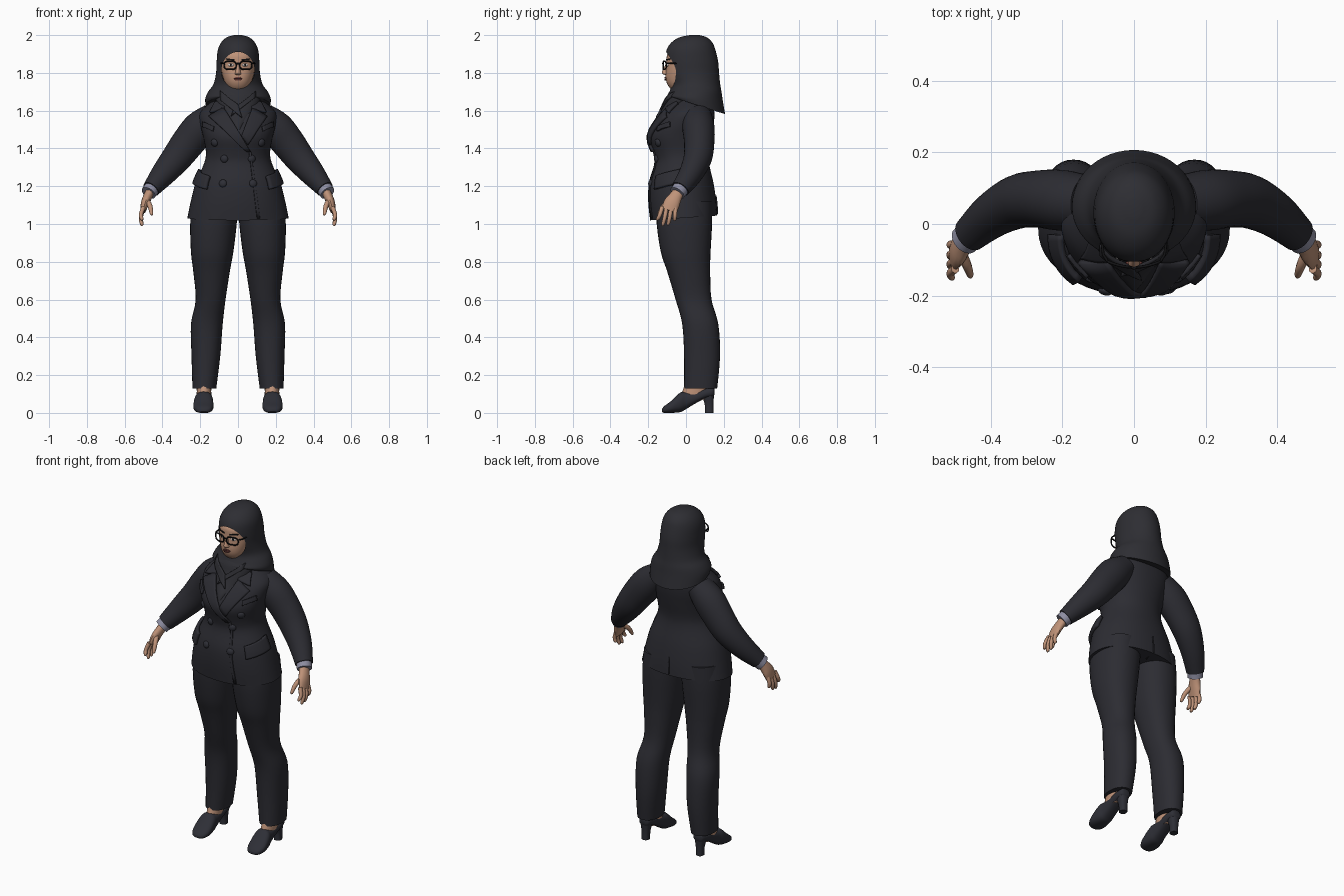
import bpy, bmesh, math
from mathutils import Vector, Matrix

if "Cube" in bpy.data.objects:
    bpy.data.objects.remove(bpy.data.objects["Cube"])


def material(name, *rgb):
    m = bpy.data.materials.new(name)
    m.use_nodes = True
    m.diffuse_color = (*rgb, 1)
    bsdf = next(n for n in m.node_tree.nodes if n.type == 'BSDF_PRINCIPLED')
    bsdf.inputs["Base Color"].default_value = (*rgb, 1)
    bsdf.inputs["Roughness"].default_value = 0.8
    return m


SUIT = material("charcoal suit", .025, .025, .032)
SCARF = material("charcoal scarf", .027, .027, .033)
SHOE = material("slate leather", .027, .028, .037)
SKIN = material("warm skin", .52, .29, .19)
CUFF = material("lavender grey shirt", .27, .27, .36)
BLACK = material("black plastic", .006, .006, .007)
LIP = material("dark lip", .16, .05, .045)
WHITE = material("eye white", .6, .56, .54)


def finish(name, bm, mat, mirror=False, thick=0):
    bmesh.ops.recalc_face_normals(bm, faces=bm.faces)
    me = bpy.data.meshes.new(name)
    bm.to_mesh(me)
    bm.free()
    ob = bpy.data.objects.new(name, me)
    bpy.context.collection.objects.link(ob)
    me.materials.append(mat)
    if thick:
        mod = ob.modifiers.new("thickness", 'SOLIDIFY')
        mod.thickness, mod.offset = thick, 0
    if mirror:
        ob.modifiers.new("mirror", 'MIRROR')
    return ob


def spline(rows, sub):
    """Smooth curve through the given rows of numbers."""
    pad = [rows[0], *rows, rows[-1]]
    out = []
    for a, b, c, d in zip(pad, pad[1:], pad[2:], pad[3:]):
        for k in range(sub):
            t = k / sub
            out.append([q + .5 * t * (r - p + t * (2*p - 5*q + 4*r - s + t * (3*(q - r) + s - p)))
                        for p, q, r, s in zip(a, b, c, d)])
    return out + [list(rows[-1])]


def upright(rows, i, c, s):
    # row: height, front y, back y, half width, centre x, tilt
    z, f, b, w, cx, tilt = rows[i]
    y = (b - f) / 2 * s
    return Vector((cx + w * c, (f + b) / 2 + y, z + tilt * y))


def lengthwise(rows, i, c, s):
    # row: y, bottom, top, half width, centre x
    y, lo, hi, w, cx = rows[i]
    return Vector((cx + w * c, y, (lo + hi) / 2 + (hi - lo) / 2 * s))


def limb(rows, i, c, s):
    # row: centre point, radius across, radius along y
    t = Vector(rows[min(i + 1, len(rows) - 1)][:3]) - Vector(rows[max(i - 1, 0)][:3])
    u = t.cross(Vector((0, 1, 0))).normalized()
    v = t.cross(u).normalized()
    return Vector(rows[i][:3]) + u * c * rows[i][3] + v * s * rows[i][4]


def loft(name, rows, mat, shape=upright, mirror=False, seg=32, sub=4, power=2.0):
    size = {upright: 6, lengthwise: 5, limb: 5}[shape]
    rows = spline([tuple(r) + (0,) * (size - len(r)) for r in rows], sub)
    bm = bmesh.new()
    rings = []
    for i in range(len(rows)):
        ring = []
        for k in range(seg):
            a = 2 * math.pi * k / seg
            c, s = (math.copysign(abs(v) ** (2 / power), v) for v in (math.cos(a), math.sin(a)))
            ring.append(bm.verts.new(shape(rows, i, c, s)))
        rings.append(ring)
    for lo, hi in zip(rings, rings[1:]):
        for k in range(seg):
            n = (k + 1) % seg
            bm.faces.new((lo[k], lo[n], hi[n], hi[k]))
    bm.faces.new(rings[0])
    bm.faces.new(rings[-1])
    return finish(name, bm, mat, mirror)


def surf(target, u, z, radial=False):
    """Point and normal on a target, seen from the front or from an angle."""
    d = Vector((math.sin(u), -math.cos(u), 0)) if radial else Vector((0, -1, 0))
    origin = d + Vector((0 if radial else u, 0, z))
    hit, loc, nor, _ = target.ray_cast(origin, -d)
    if not hit:
        _, loc, nor, _ = target.closest_point_on_mesh(origin - d * .9)
    return loc, nor


def patch(name, target, quad, mat, thick=.012, mirror=True, radial=False, n=8):
    """Plate laid on a target between four corners."""
    a, b, c, d = (Vector(p) for p in quad)
    bm = bmesh.new()
    grid = []
    for i in range(n + 1):
        row = []
        for j in range(n + 1):
            p = a.lerp(b, j / n).lerp(d.lerp(c, j / n), i / n)
            loc, nor = surf(target, p.x, p.y, radial)
            row.append(bm.verts.new(loc + nor * thick * .45))
        grid.append(row)
    for r, q in zip(grid, grid[1:]):
        for j in range(n):
            bm.faces.new((r[j], r[j + 1], q[j + 1], q[j]))
    return finish(name, bm, mat, mirror, thick)


def disc(name, target, x, z, rx, rz, depth, mat):
    """Flattened dome sitting on a target, on both sides."""
    loc, nor = surf(target, x, z)
    bm = bmesh.new()
    turn = nor.to_track_quat('Z', 'Y').to_matrix().to_4x4()
    bmesh.ops.create_uvsphere(bm, u_segments=16, v_segments=8, radius=1,
                              matrix=Matrix.Translation(loc) @ turn @ Matrix.Diagonal((rx, rz, depth, 1)))
    return finish(name, bm, mat, True)


def wire(name, points, radius, mat, cyclic=False):
    cu = bpy.data.curves.new(name, 'CURVE')
    cu.dimensions, cu.bevel_depth, cu.bevel_resolution = '3D', radius, 2
    sp = cu.splines.new('POLY')
    sp.points.add(len(points) - 1)
    for p, co in zip(sp.points, points):
        p.co = (*co, 1)
    sp.use_cyclic_u = cyclic
    cu.materials.append(mat)
    ob = bpy.data.objects.new(name, cu)
    bpy.context.collection.objects.link(ob)


# Trousers and jacket body
loft("trouser_legs", [(.13, -.01, .165, .063, .178), (.3, -.01, .18, .076, .17), (.47, -.02, .171, .084, .165),
                      (.6, -.055, .135, .079, .145), (.75, -.1, .128, .097, .14), (.85, -.133, .13, .112, .137),
                      (1.0, -.155, .138, .123, .13), (1.12, -.155, .138, .12, .122)], SUIT, mirror=True, power=2.2)
jacket = loft("jacket_body", [(1.032, -.19, .165, .268, 0, .07), (1.12, -.2, .16, .25), (1.22, -.196, .145, .224),
                              (1.32, -.168, .122, .18), (1.38, -.175, .12, .17), (1.46, -.195, .135, .184),
                              (1.53, -.165, .147, .2), (1.59, -.12, .15, .2), (1.64, -.07, .14, .15),
                              (1.69, -.02, .1, .08)], SUIT, seg=48, power=2.15)

# Sleeves, shirt cuffs and hands
loft("sleeves", [(.13, .06, 1.575, .07, .075), (.2, .066, 1.51, .09, .085), (.265, .07, 1.43, .088, .08),
                 (.325, .062, 1.35, .08, .075), (.395, .025, 1.265, .066, .063), (.46, -.03, 1.185, .047, .05)],
     SUIT, limb, True)
loft("shirt_cuffs", [(.44, -.01, 1.21, .042, .044), (.474, -.046, 1.164, .041, .043)], CUFF, limb, True, 24)
loft("palms", [(.458, -.03, 1.185, .024, .03), (.478, -.055, 1.145, .024, .035), (.492, -.075, 1.11, .022, .043),
               (.503, -.09, 1.07, .015, .041)], SKIN, limb, True, 16)
fingers = {"index_fingers": (-.036, -.15, 1.02), "middle_fingers": (-.012, -.122, .992),
           "ring_fingers": (.012, -.094, .995), "little_fingers": (.034, -.06, 1.018)}
for name, (off, tip, z) in fingers.items():
    y = -.09 + off
    loft(name, [(.5, y, 1.09, .012, .012), (.514, (y + tip) / 2, (1.08 + z) / 2, .011, .011),
                (.509, tip, z + .006, .009, .009), (.507, tip, z, .003, .003)], SKIN, limb, True, 10)
loft("thumbs", [(.485, -.075, 1.13, .014, .016), (.466, -.118, 1.095, .013, .013),
                (.458, -.143, 1.055, .009, .009), (.457, -.148, 1.046, .003, .003)], SKIN, limb, True, 10)

# Feet and heeled shoes
loft("ankles", [(.07, -.03, .11, .036, .18), (.11, -.02, .11, .038, .18), (.2, .01, .12, .042, .18)],
     SKIN, mirror=True, seg=20)
loft("shoe_uppers", [(-.128, .006, .02, .018, .183), (-.115, 0, .036, .04, .183), (-.08, 0, .062, .053, .183),
                     (-.03, .004, .108, .05, .182), (.0, .02, .112, .044, .18), (.05, .05, .115, .04, .18),
                     (.1, .075, .128, .04, .18), (.14, .085, .135, .032, .18), (.15, .095, .13, .018, .18)],
     SHOE, lengthwise, True, 24, power=2.5)
loft("shoe_heels", [(0, .1, .145, .021, .18), (.05, .098, .145, .023, .18), (.11, .075, .15, .034, .18)],
     SHOE, mirror=True, seg=16, power=2.6)

# Head and nose
head = loft("head", [(1.69, -.04, .05, .05), (1.715, -.08, .05, .055), (1.745, -.101, .06, .069),
                     (1.78, -.108, .08, .081), (1.82, -.105, .08, .089), (1.86, -.103, .09, .091),
                     (1.9, -.098, .09, .09), (1.94, -.06, .08, .07)], SKIN, power=2.2)
loft("nose", [(1.85, -.105, -.08, .007), (1.808, -.127, -.085, .013), (1.795, -.124, -.085, .017),
              (1.788, -.108, -.09, .01)], SKIN, seg=16)

# Headscarf with a face opening
scarf = loft("headscarf", [(2.0, .02, .07, .02), (1.988, -.035, .11, .06), (1.96, -.078, .14, .09),
                           (1.92, -.103, .156, .107), (1.86, -.11, .17, .113), (1.8, -.1, .175, .116),
                           (1.74, -.078, .181, .13), (1.7, -.088, .188, .158), (1.665, -.1, .195, .173, 0, -.1),
                           (1.63, -.095, .207, .172, 0, -.32)], SCARF, seg=48)
bm = bmesh.new()
bmesh.ops.create_cone(bm, cap_ends=True, segments=40, radius1=1, radius2=1, depth=1,
                      matrix=Matrix.Translation((0, -.5, 1.813)) @ Matrix.Diagonal((.088, 1, .098, 1))
                      @ Matrix.Rotation(math.pi / 2, 4, 'X'))
cutter = finish("face_cutter", bm, SCARF)
cut = scarf.modifiers.new("face opening", 'BOOLEAN')
cut.object, cut.operation, cut.solver = cutter, 'DIFFERENCE', 'EXACT'
bpy.context.view_layer.objects.active = scarf
bpy.ops.object.modifier_apply(modifier=cut.name)
bpy.data.objects.remove(cutter)
front = loft("scarf_front", [(1.715, -.078, .05, .085), (1.68, -.1, .05, .115), (1.64, -.113, .03, .112),
                             (1.58, -.14, .0, .085), (1.53, -.174, -.05, .045), (1.48, -.19, -.1, .015)], SCARF)
bpy.context.view_layer.update()
patch("scarf_fold_upper", front, [(-.09, 1.7), (.0, 1.63), (.02, 1.56), (-.09, 1.655)], SCARF, mirror=False)
patch("scarf_fold_lower", front, [(.09, 1.7), (.09, 1.67), (-.035, 1.57), (-.02, 1.61)], SCARF, .01, False)

# Lapels, collar, closing edge and back vent
patch("right_lapel", jacket, [(-.15, 1.565), (-.075, 1.61), (.066, 1.385), (.045, 1.385)], SUIT, .016, False)
patch("left_lapel", jacket, [(.15, 1.565), (.075, 1.61), (.018, 1.465), (.05, 1.42)], SUIT, .014, False)
patch("collar", jacket, [(.07, 1.655), (.12, 1.635), (.145, 1.585), (.07, 1.605)], SUIT, .016)
patch("closing_edge", jacket, [(.057, 1.385), (.068, 1.385), (.115, 1.03), (.1, 1.03)], SUIT, .007, False)
patch("back_vent", jacket, [(3.13, 1.15), (3.15, 1.15), (3.17, 1.04), (3.13, 1.04)], SUIT, .006, False, True)

# Pockets and buttons
patch("hip_pocket_flaps", jacket, [(.77, 1.25), (1.42, 1.285), (1.45, 1.215), (.8, 1.182)], SUIT, .018, True, True)
patch("breast_pockets", jacket, [(.125, 1.515), (.178, 1.54), (.182, 1.515), (.13, 1.49)], SUIT, .012)
for name, x, z in (("lower", .08, 1.215), ("middle", .073, 1.345), ("upper", .125, 1.43)):
    disc(name + "_buttons", jacket, x, z, .021, .021, .012, SHOE)

# Eyes, brows and mouth
disc("eye_whites", head, .037, 1.842, .016, .008, .004, WHITE)
disc("irises", head, .037, 1.842, .007, .007, .006, BLACK)
patch("eyebrows", head, [(.018, 1.873), (.06, 1.876), (.06, 1.87), (.018, 1.865)], BLACK, .004)
patch("lips", head, [(-.012, 1.778), (.012, 1.778), (.022, 1.77), (-.022, 1.77)], LIP, .007, False)
patch("lower_lip", head, [(-.022, 1.769), (.022, 1.769), (.012, 1.76), (-.012, 1.76)], LIP, .007, False)

# Glasses
for side, s in (("left", 1), ("right", -1)):
    rim = []
    for k in range(24):
        a = 2 * math.pi * k / 24
        c, d = (math.copysign(abs(v) ** .65, v) for v in (math.cos(a), math.sin(a)))
        x = .042 + .032 * c
        rim.append((s * x, -.121 + 3 * x * x, 1.84 + .022 * d))
    wire(side + "_glasses_rim", rim, .004, BLACK, True)
    wire(side + "_glasses_temple", [(s * .073, -.106, 1.851), (s * .086, -.085, 1.851), (s * .092, -.03, 1.85)],
         .004, BLACK)
wire("glasses_bridge", [(-.012, -.12, 1.847), (0, -.124, 1.85), (.012, -.12, 1.847)], .004, BLACK)

# Smooth shading with crisp edges
bpy.ops.object.select_all(action='DESELECT')
for ob in bpy.context.collection.objects:
    if ob.type == 'MESH':
        ob.select_set(True)
bpy.context.view_layer.objects.active = jacket
bpy.ops.object.shade_smooth_by_angle(angle=math.radians(40))
